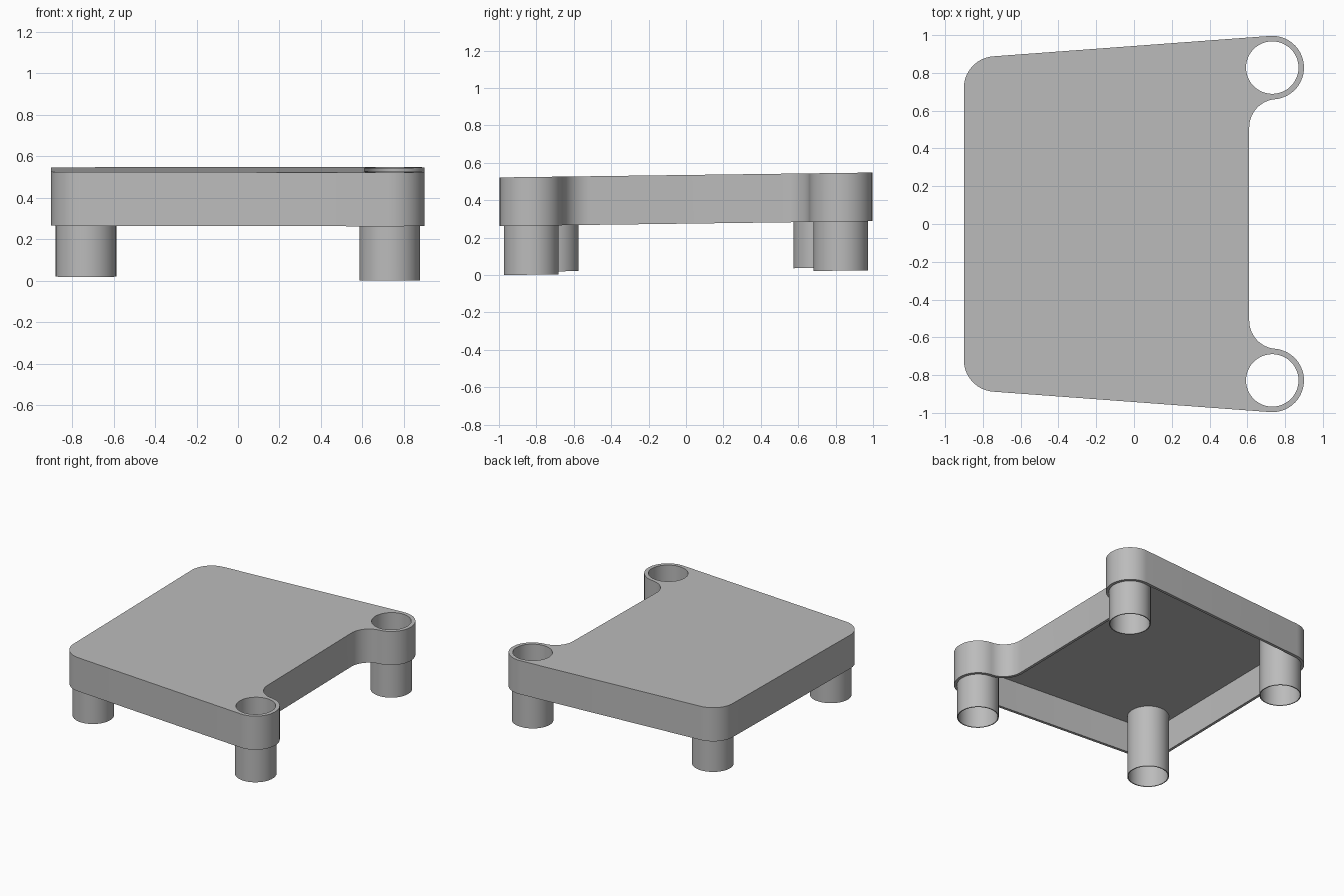
import bpy, bmesh
from math import sin, cos, atan2, sqrt, radians, pi
from mathutils import Matrix

cube = bpy.data.objects.get("Cube")
if cube:
    bpy.data.objects.remove(cube, do_unlink=True)

# Main dimensions
RIGHT = (0.732, 0.828)      # open post centre, mirrored in y
LEFT = (-0.733, 0.72)       # covered post centre, mirrored in y
CORNER, WALL = 0.168, 0.021
LEG_OUT, LEG_IN = 0.146, 0.139
NOTCH_X, FILLET = 0.61, 0.15
RIM_Z, CEIL_Z, TOP_Z = 0.275, 0.512, 0.535
LEG_Z, SHORT = 0.0128, 0.016
SLOPE = 0.0131

grey = bpy.data.materials.new("plain_grey")
grey.use_nodes = True
colour = (0.5, 0.5, 0.5, 1)
grey.diffuse_color = colour
grey.node_tree.nodes["Principled BSDF"].inputs["Base Color"].default_value = colour


def arc(centre, radius, start, end, steps):
    return [(centre[0] + radius * cos(start + (end - start) * i / steps),
             centre[1] + radius * sin(start + (end - start) * i / steps))
            for i in range(steps + 1)]


def outline(inset):
    """Rounded outline: notch fillet, post lobe, left corner, then mirrored."""
    fx = NOTCH_X + FILLET
    fy = RIGHT[1] - sqrt((CORNER + FILLET) ** 2 - (fx - RIGHT[0]) ** 2)
    touch = atan2(RIGHT[1] - fy, RIGHT[0] - fx)
    side = pi / 2 + atan2(RIGHT[1] - LEFT[1], RIGHT[0] - LEFT[0])
    half = arc((fx, fy), FILLET + inset, pi, touch, 14)
    half += arc(RIGHT, CORNER - inset, touch - pi, side, 32)[1:]
    half += arc(LEFT, CORNER - inset, side, pi, 14)
    return half + [(x, -y) for x, y in reversed(half)]


def circle(centre, radius):
    return arc(centre, radius, 0, 2 * pi, 48)[:-1]


def ring(bm, points, z):
    return [bm.verts.new((x, y, z)) for x, y in points]


def bridge(bm, a, b):
    n = len(a)
    for i in range(n):
        j = (i + 1) % n
        bm.faces.new((a[i], a[j], b[j], b[i]))


def fill(bm, rings):
    edges = []
    for r in rings:
        for i, v in enumerate(r):
            w = r[(i + 1) % len(r)]
            edges.append(bm.edges.get((v, w)) or bm.edges.new((v, w)))
    bmesh.ops.triangle_fill(bm, edges=edges, use_beauty=True, use_dissolve=False)


def finish(bm, name):
    bmesh.ops.recalc_face_normals(bm, faces=bm.faces)
    # The whole model rises gently towards the back
    tilt = Matrix.Identity(4)
    tilt[2][1] = SLOPE
    bm.transform(tilt)
    mesh = bpy.data.meshes.new(name)
    bm.to_mesh(mesh)
    bm.free()
    mesh.materials.append(grey)
    obj = bpy.data.objects.new(name, mesh)
    bpy.context.collection.objects.link(obj)
    bpy.ops.object.select_all(action='DESELECT')
    obj.select_set(True)
    bpy.context.view_layer.objects.active = obj
    bpy.ops.object.shade_smooth_by_angle(angle=radians(30))


# Hollow cover with two post holes
bm = bmesh.new()
outer, inner = outline(0), outline(WALL)
outer_low, outer_top = ring(bm, outer, RIM_Z), ring(bm, outer, TOP_Z)
inner_low, inner_top = ring(bm, inner, RIM_Z), ring(bm, inner, CEIL_Z)
bridge(bm, outer_low, outer_top)
bridge(bm, outer_low, inner_low)
bridge(bm, inner_low, inner_top)
top_rings, ceiling_rings = [outer_top], [inner_top]
for s in (1, -1):
    hole = circle((RIGHT[0], s * RIGHT[1]), LEG_IN)
    low, high = ring(bm, hole, CEIL_Z), ring(bm, hole, TOP_Z)
    bridge(bm, low, high)
    ceiling_rings.append(low)
    top_rings.append(high)
fill(bm, top_rings)
fill(bm, ceiling_rings)
finish(bm, "cover")

# Four thin tubular legs
for side, (x, y), bottom in (("right", RIGHT, LEG_Z), ("left", LEFT, LEG_Z + SHORT)):
    for end, s in (("back", 1), ("front", -1)):
        bm = bmesh.new()
        rings = [ring(bm, circle((x, s * y), r), z)
                 for r, z in ((LEG_OUT, bottom), (LEG_OUT, CEIL_Z),
                              (LEG_IN, CEIL_Z), (LEG_IN, bottom))]
        for i in range(4):
            bridge(bm, rings[i], rings[(i + 1) % 4])
        # Plus x is the model's own left, so the names follow that
        own = "left" if side == "right" else "right"
        finish(bm, f"{end}_{own}_leg")
